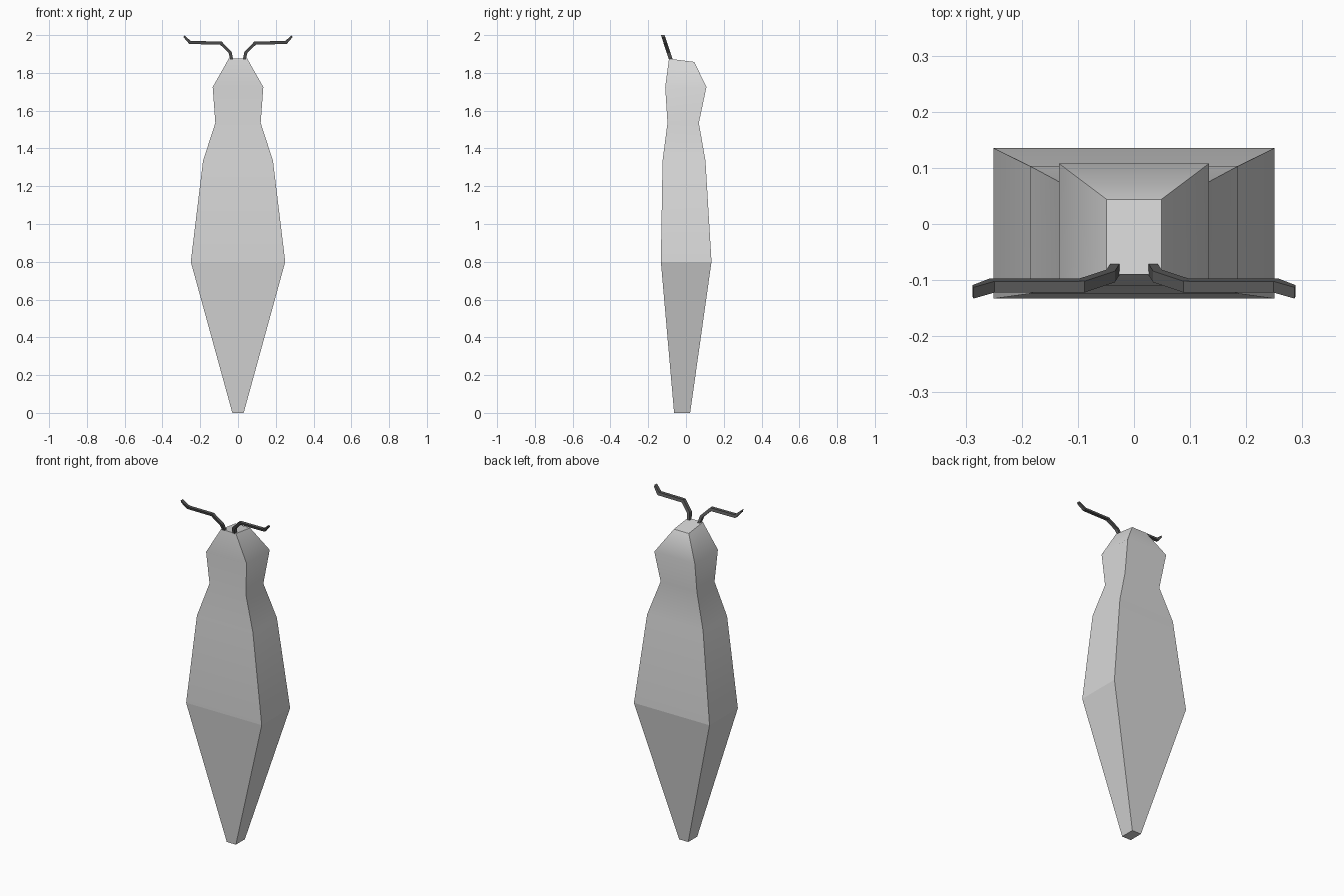
import bpy, bmesh

if "Cube" in bpy.data.objects:
    bpy.data.objects.remove(bpy.data.objects["Cube"])


def material(name, v):
    m = bpy.data.materials.new(name)
    m.diffuse_color = (v, v, v, 1)
    m.use_nodes = True
    m.node_tree.nodes["Principled BSDF"].inputs["Base Color"].default_value = m.diffuse_color
    return m


def loft(name, rings, mat, smooth):
    """Bridge four-sided rings; corners and caps stay sharp."""
    bm = bmesh.new()
    loops = [[bm.verts.new(p) for p in ring] for ring in rings]
    for a, b in zip(loops, loops[1:]):
        for i in range(4):
            j = (i + 1) % 4
            bm.faces.new((a[i], a[j], b[j], b[i]))
    bm.faces.new(loops[0])
    bm.faces.new(loops[-1])
    bmesh.ops.recalc_face_normals(bm, faces=bm.faces)
    inner = {v for ring in loops for v in ring}
    ring_of = {v: k for k, ring in enumerate(loops) for v in ring}
    for f in bm.faces:
        f.smooth = smooth
    for e in bm.edges:
        a, b = (ring_of[v] for v in e.verts)
        # belly crease (ring 1), vertical corners and caps are sharp
        e.smooth = a == b and a not in (0, 1, len(rings) - 1)
    me = bpy.data.meshes.new(name)
    bm.to_mesh(me)
    bm.free()
    me.materials.append(mat)
    ob = bpy.data.objects.new(name, me)
    bpy.context.collection.objects.link(ob)
    return ob


grey = material("light grey", 0.68)
dark = material("dark grey", 0.1)

# Body: half width, front y, front z, back y, back z
sections = [
    (0.03, -0.063, 0.0, 0.022, 0.0),
    (0.25, -0.133, 0.80, 0.135, 0.80),
    (0.185, -0.124, 1.335, 0.103, 1.335),
    (0.12, -0.098, 1.535, 0.068, 1.535),
    (0.134, -0.11, 1.725, 0.108, 1.725),
    (0.049, -0.09, 1.875, 0.044, 1.858),
]
loft("body", [[(-w, f, fz), (w, f, fz), (w, b, bz), (-w, b, bz)]
              for w, f, fz, b, bz in sections], grey, True)

# Antennae: upper and lower outline points (x, z) in a plane leaning forward
outline = [
    ((0.025, 1.868), (0.041, 1.868)),
    ((0.034, 1.912), (0.049, 1.904)),
    ((0.088, 1.967), (0.096, 1.951)),
    ((0.249, 1.968), (0.257, 1.952)),
    ((0.286, 2.0), (0.288, 1.988)),
]


def lean(x, z, off):
    return (x, -0.080 - (z - 1.87) * 0.33 + off, z)


for name, s in (("right_antenna", 1), ("left_antenna", -1)):
    rings = [[lean(s * ux, uz, -0.01), lean(s * lx, lz, -0.01),
              lean(s * lx, lz, 0.01), lean(s * ux, uz, 0.01)]
             for (ux, uz), (lx, lz) in outline]
    loft(name, rings, dark, False)
